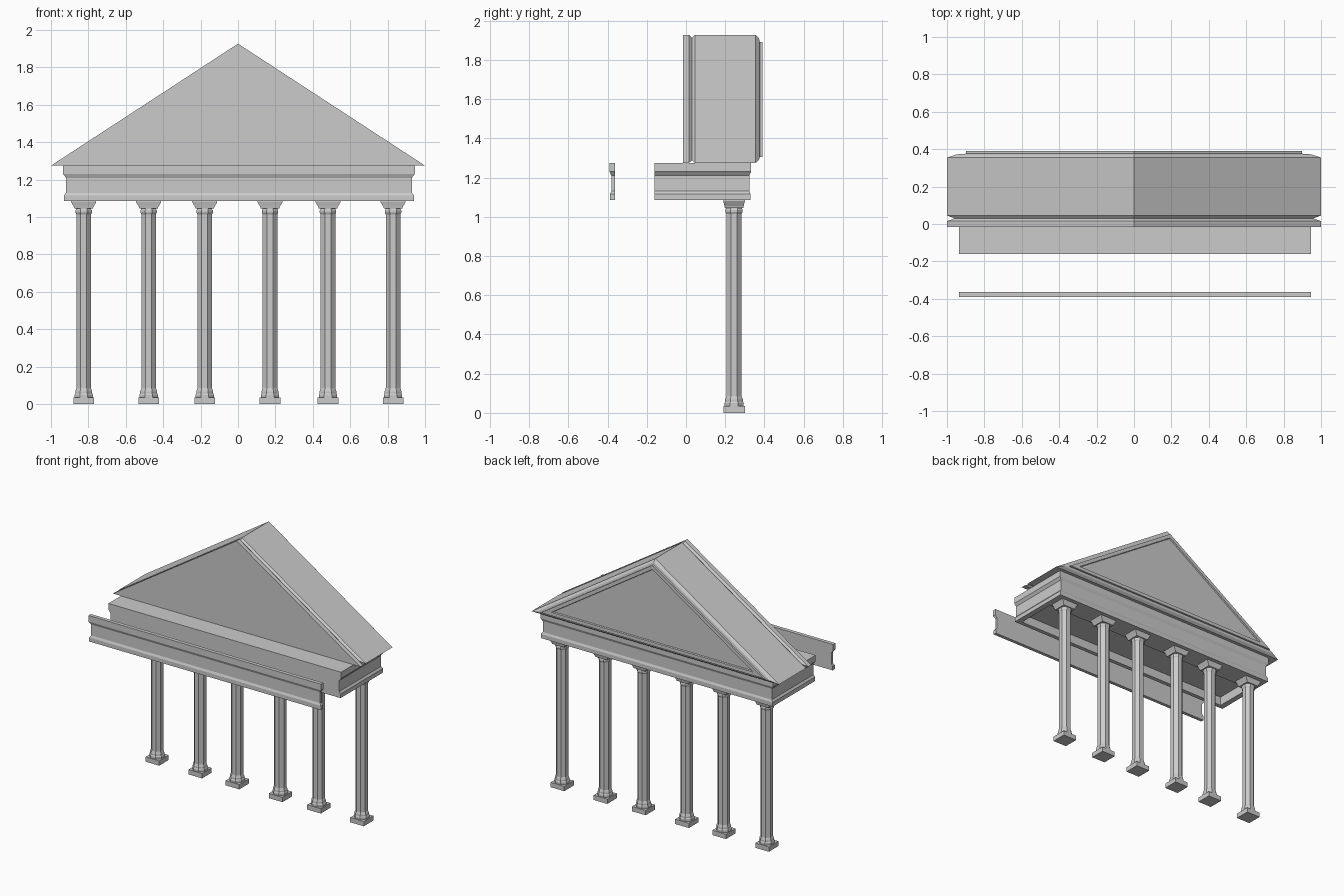
import bpy, bmesh, math

if "Cube" in bpy.data.objects:
    bpy.data.objects.remove(bpy.data.objects["Cube"])


def loft(name, rings):
    """Skin a list of equal-length point rings and cap both ends."""
    bm = bmesh.new()
    vs = [[bm.verts.new(p) for p in r] for r in rings]
    n = len(vs[0])
    for a, b in zip(vs, vs[1:]):
        for i in range(n):
            j = (i + 1) % n
            bm.faces.new((a[i], a[j], b[j], b[i]))
    bm.faces.new(vs[0][::-1])
    bm.faces.new(vs[-1])
    bmesh.ops.recalc_face_normals(bm, faces=bm.faces[:])
    me = bpy.data.meshes.new(name)
    bm.to_mesh(me)
    bm.free()
    ob = bpy.data.objects.new(name, me)
    bpy.context.collection.objects.link(ob)
    return ob


def rect(x0, x1, y0, y1, z):
    return [(x0, y0, z), (x1, y0, z), (x1, y1, z), (x0, y1, z)]


def square(cx, cy, hx, hy, z):
    return rect(cx - hx, cx + hx, cy - hy, cy + hy, z)


def octagon(cx, cy, r, z):
    k = r / math.cos(math.pi / 8)
    return [(cx + k * math.cos(math.pi / 8 + i * math.pi / 4),
             cy + k * math.sin(math.pi / 8 + i * math.pi / 4), z) for i in range(8)]


# Gable triangle at depth y, inset evenly by d
SLOPE = math.atan2(0.652, 1.0)


def gable(y, d):
    x = 1 - d / math.tan(SLOPE / 2)
    return [(-x, y, 1.275 + d), (x, y, 1.275 + d), (0, y, 1.927 - d / math.cos(SLOPE))]


# Columns: plinth, octagonal shaft with mouldings, flared capital
CY = 0.245
SHAFT = [(0.049, 0.035), (0.049, 0.05), (0.045, 0.058), (0.045, 0.068), (0.039, 0.085),
         (0.039, 1.015), (0.044, 1.025), (0.044, 1.035), (0.040, 1.042), (0.040, 1.05)]
CAPITAL = [(0.049, 0.047, 1.045), (0.052, 0.049, 1.055), (0.060, 0.052, 1.068),
           (0.067, 0.055, 1.080), (0.067, 0.055, 1.087)]
for i, cx in enumerate((-0.825, -0.478, -0.178, 0.171, 0.481, 0.829), 1):
    loft(f"column_plinth_{i}", [square(cx, CY, 0.055, 0.055, z) for z in (0, 0.035)])
    loft(f"column_shaft_{i}", [octagon(cx, CY, r, z) for r, z in SHAFT])
    loft(f"column_capital_{i}", [square(cx, CY, hx, hy, z) for hx, hy, z in CAPITAL])

# Entablature: moulded on ends and back, sunken soffit underneath
MOULD = [(0.004, 1.085), (0.004, 1.115), (0.015, 1.13), (0.015, 1.21), (0, 1.23), (0, 1.275)]
X0, X1 = -0.935, 0.945
rings = [rect(-0.89, 0.90, -0.13, 0.17, z) for z in (1.15, 1.085)]
rings += [rect(X0 + d, X1 - d, -0.16, 0.332 - d * 0.6, z) for d, z in MOULD]
loft("entablature", rings)

# Detached front strip of the entablature
loft("front_fascia", [rect(X0 + d, X1 - d, -0.39 + d * 0.6, -0.363, z) for d, z in MOULD])

# Pediment: roof with front groove, chamfered back frame and sunken panel
PED = [(-0.016, 0), (0.015, 0), (0.03, 0.012), (0.045, 0), (0.355, 0), (0.372, 0.015),
       (0.376, 0.03), (0.39, 0.03), (0.39, 0.055), (0.38, 0.058)]
loft("pediment_roof", [gable(y, d) for y, d in PED])
